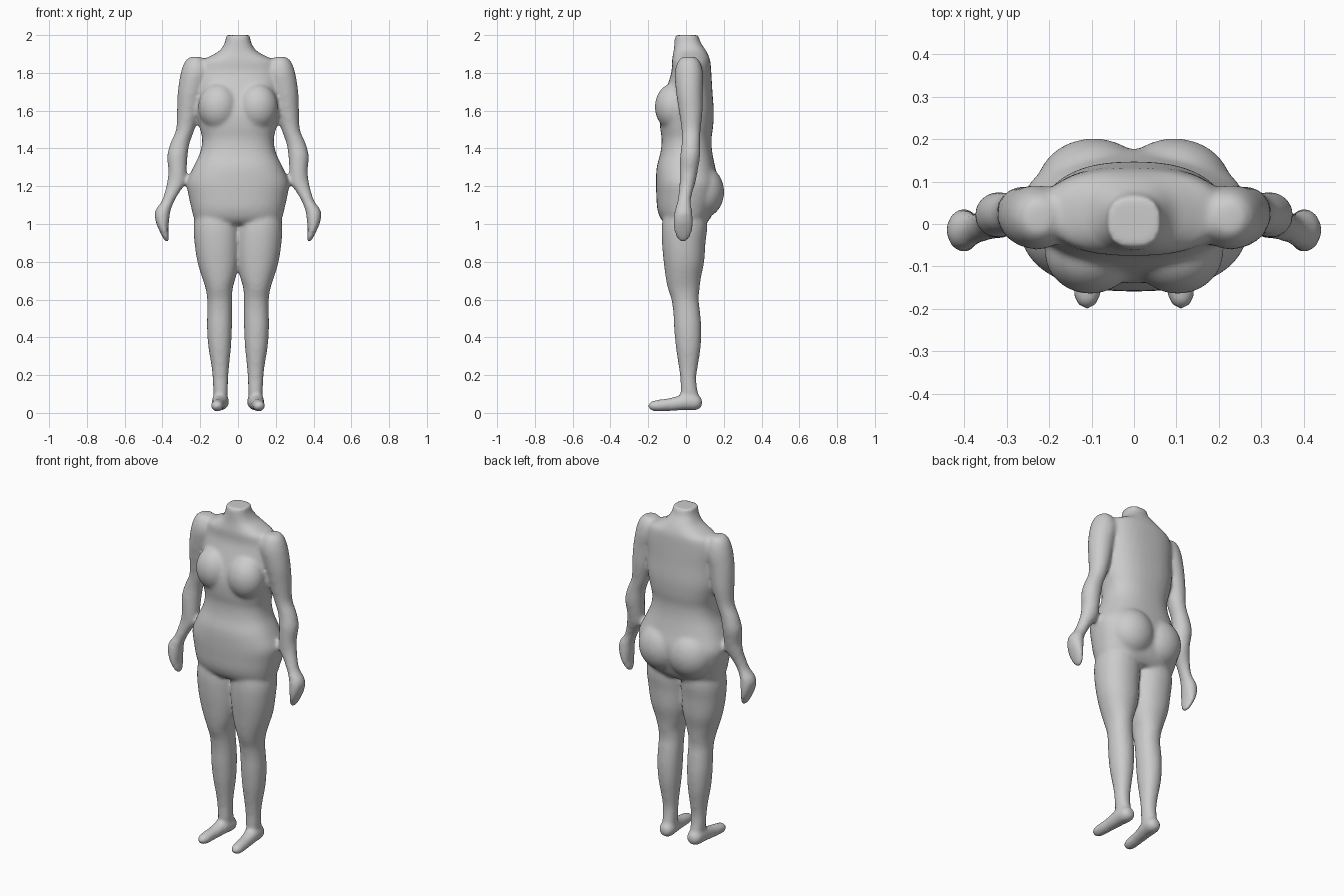
import bpy, bmesh, math
from mathutils import Vector, Matrix

bm = bmesh.new()


def spline(rows, steps=5):
    """Smooth curve through section rows (position, centre, radii)."""
    pts = [rows[0]] + rows + [rows[-1]]
    out = []
    for i in range(1, len(pts) - 2):
        for s in range(steps):
            t = s / steps
            row = []
            for a, b, c, d in zip(*pts[i - 1:i + 3]):
                row.append(0.5 * (2 * b + (c - a) * t + (2 * a - 5 * b + 4 * c - d) * t ** 2
                                  + (3 * b - a - 3 * c + d) * t ** 3))
            out.append(row)
    return out + [list(rows[-1])]


def loft(rows, axis="z", power=2.0, side=1, n=40):
    """Closed skin over rounded sections stacked along an axis."""
    rings = []
    for p, u, v, ru, rv in spline(rows):
        ring = []
        for k in range(n):
            a = 2 * math.pi * k / n
            c, s = math.cos(a), math.sin(a)
            x = u + max(ru, .004) * math.copysign(abs(c) ** (2 / power), c)
            w = v + max(rv, .004) * math.copysign(abs(s) ** (2 / power), s)
            co = (x * side, w, p) if axis == "z" else (x * side, p, w)
            ring.append(bm.verts.new(co))
        rings.append(ring)
    faces = [bm.faces.new(rings[0]), bm.faces.new(rings[-1])]
    for r0, r1 in zip(rings, rings[1:]):
        for k in range(n):
            j = (k + 1) % n
            faces.append(bm.faces.new((r0[k], r0[j], r1[j], r1[k])))
    bmesh.ops.recalc_face_normals(bm, faces=faces)


def ellipsoid(centre, radii):
    m = Matrix.Translation(Vector(centre)) @ Matrix.Diagonal((*radii, 1))
    bmesh.ops.create_uvsphere(bm, u_segments=32, v_segments=20, radius=1, matrix=m)


# Torso and neck: height, centre x, centre y, half width, half depth
torso = [
    (2.00, 0, 0.005, .064, .064), (1.965, 0, .007, .068, .068),
    (1.92, 0, .02, .095, .085), (1.89, 0, .025, .145, .095),
    (1.86, 0, .027, .20, .102), (1.80, 0, .028, .215, .106),
    (1.70, 0, .015, .215, .125), (1.60, 0, .005, .22, .142),
    (1.52, 0, .003, .205, .141), (1.45, 0, .003, .190, .132),
    (1.38, 0, .002, .200, .137), (1.30, 0, .000, .237, .155),
    (1.22, 0, .008, .270, .167), (1.15, 0, .008, .262, .165),
    (1.08, 0, .000, .246, .152), (1.03, 0, -.003, .232, .132),
    (1.00, 0, -.003, .200, .105),
]
loft(torso, power=2.4)

# Legs
leg = [
    (1.12, .115, -.003, .095, .100), (1.00, .113, -.007, .121, .120),
    (.90, .110, -.012, .120, .115), (.80, .105, -.011, .110, .107),
    (.72, .101, -.014, .090, .094), (.66, .100, -.012, .072, .084),
    (.60, .097, -.005, .066, .072), (.53, .097, .004, .066, .071),
    (.45, .098, .009, .066, .072), (.35, .097, .012, .060, .066),
    (.25, .094, .012, .047, .051), (.18, .093, .012, .041, .042),
    (.10, .092, .018, .038, .046), (.05, .092, .03, .036, .040),
]

# Feet: position along y, then centre x, centre z, half width, half height
foot = [
    (.086, .091, .055, .012, .014), (.076, .091, .055, .032, .030),
    (.050, .092, .057, .044, .044), (.000, .096, .058, .044, .044),
    (-.08, .104, .045, .036, .035), (-.16, .110, .038, .033, .030),
    (-.188, .111, .037, .024, .022), (-.200, .111, .037, .009, .009),
]

# Arms running into flat mitten hands
arm = [
    (1.885, .225, .015, .030, .035), (1.86, .225, .015, .056, .058),
    (1.80, .225, .015, .078, .075), (1.70, .248, .018, .071, .071),
    (1.60, .263, .025, .060, .063), (1.50, .279, .027, .049, .051),
    (1.43, .306, .026, .051, .049), (1.36, .321, .022, .054, .053),
    (1.28, .320, .014, .049, .048), (1.22, .325, .008, .051, .042),
    (1.17, .348, -.002, .040, .037), (1.12, .371, -.010, .034, .036),
    (1.07, .398, -.014, .041, .046), (1.02, .401, -.015, .037, .052),
    (.97, .394, -.015, .025, .050), (.925, .381, -.015, .016, .033),
    (.905, .376, -.015, .007, .012),
]

for side in (1, -1):
    loft(leg, power=2.15, side=side)
    loft(foot, axis="y", side=side)
    loft(arm, side=side)
    ellipsoid((side * .103, -.065, 1.62), (.108, .100, .125))   # chest
    ellipsoid((side * .095, .085, 1.17), (.135, .117, .140))    # seat

mesh = bpy.data.meshes.new("body")
bm.to_mesh(mesh)
bm.free()
body = bpy.data.objects.new("body", mesh)
bpy.context.collection.objects.link(body)

# Plain grey surface
grey = bpy.data.materials.new("plain grey")
grey.diffuse_color = (.6, .6, .6, 1)
mesh.materials.append(grey)

# Fuse the parts into one soft skin
remesh = body.modifiers.new("fuse", "REMESH")
remesh.mode = "VOXEL"
remesh.voxel_size = .01
remesh.use_smooth_shade = True
soften = body.modifiers.new("soften", "SMOOTH")
soften.factor = .5
soften.iterations = 10
for poly in mesh.polygons:
    poly.use_smooth = True
